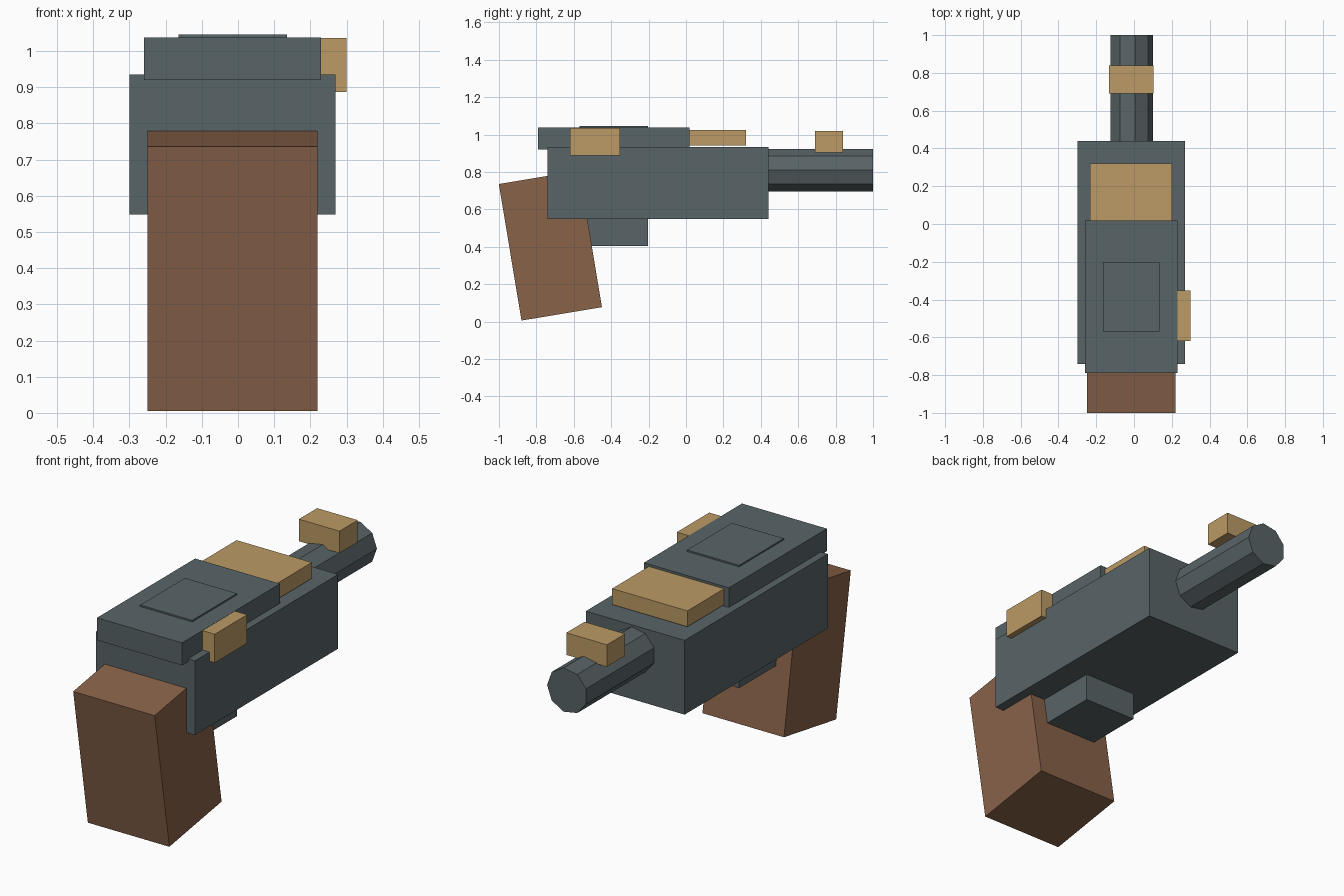
import bpy, bmesh, math
from mathutils import Matrix, Vector

if "Cube" in bpy.data.objects:
    bpy.data.objects.remove(bpy.data.objects["Cube"])


def material(name, rgb):
    m = bpy.data.materials.new(name)
    m.diffuse_color = (*rgb, 1)
    m.use_nodes = True
    m.node_tree.nodes["Principled BSDF"].inputs["Base Color"].default_value = m.diffuse_color
    return m


STEEL = material("slate steel", (0.098, 0.127, 0.135))
WOOD = material("brown wood", (0.245, 0.122, 0.066))
BRASS = material("tan brass", (0.50, 0.325, 0.130))
CX = -0.015  # symmetry plane of the main body


def finish(name, bm, mat):
    bmesh.ops.recalc_face_normals(bm, faces=bm.faces)
    mesh = bpy.data.meshes.new(name)
    bm.to_mesh(mesh)
    bm.free()
    mesh.materials.append(mat)
    obj = bpy.data.objects.new(name, mesh)
    bpy.context.collection.objects.link(obj)
    return obj


def box(name, mat, x, y, z, tilt=0):
    """Box from (min, max) ranges, optionally tilted about x."""
    size = [r[1] - r[0] for r in (x, y, z)]
    mid = Vector([(r[0] + r[1]) / 2 for r in (x, y, z)])
    bm = bmesh.new()
    bmesh.ops.create_cube(bm, size=1, matrix=Matrix.Translation(mid)
                          @ Matrix.Rotation(tilt, 4, 'X') @ Matrix.Diagonal((*size, 1)))
    return finish(name, bm, mat)


def centred(half):
    return (CX - half, CX + half)


# Main body, raised slide and the magazine that runs through both
box("body", STEEL, centred(0.285), (-0.74, 0.44), (0.548, 0.935))
box("slide", STEEL, centred(0.245), (-0.79, 0.018), (0.92, 1.037))
box("magazine", STEEL, centred(0.15), (-0.57, -0.202), (0.405, 1.045))

# Tilted grip
box("grip", WOOD, centred(0.235), (-0.943, -0.507), (0.0365, 0.7765), math.radians(9.4))

# Nine-sided barrel along y, with one corner pointing to +x
bm = bmesh.new()
bmesh.ops.create_cone(bm, cap_ends=True, segments=9, radius1=0.116, radius2=0.116, depth=0.66)
corner = max(bm.verts, key=lambda v: v.co.x).co
spin = Matrix.Rotation(-math.atan2(corner.y, corner.x), 4, 'Z')
bm.transform(Matrix.Translation((CX, 0.67, 0.81)) @ Matrix.Rotation(math.pi / 2, 4, 'X') @ spin)
finish("barrel", bm, STEEL)

# Brass fittings
box("top_plate", BRASS, centred(0.217), (-0.05, 0.32), (0.942, 1.025))
box("front_sight", BRASS, centred(0.117), (0.69, 0.84), (0.905, 1.02))
box("side_catch", BRASS, (0.20, 0.30), (-0.62, -0.353), (0.887, 1.036))
